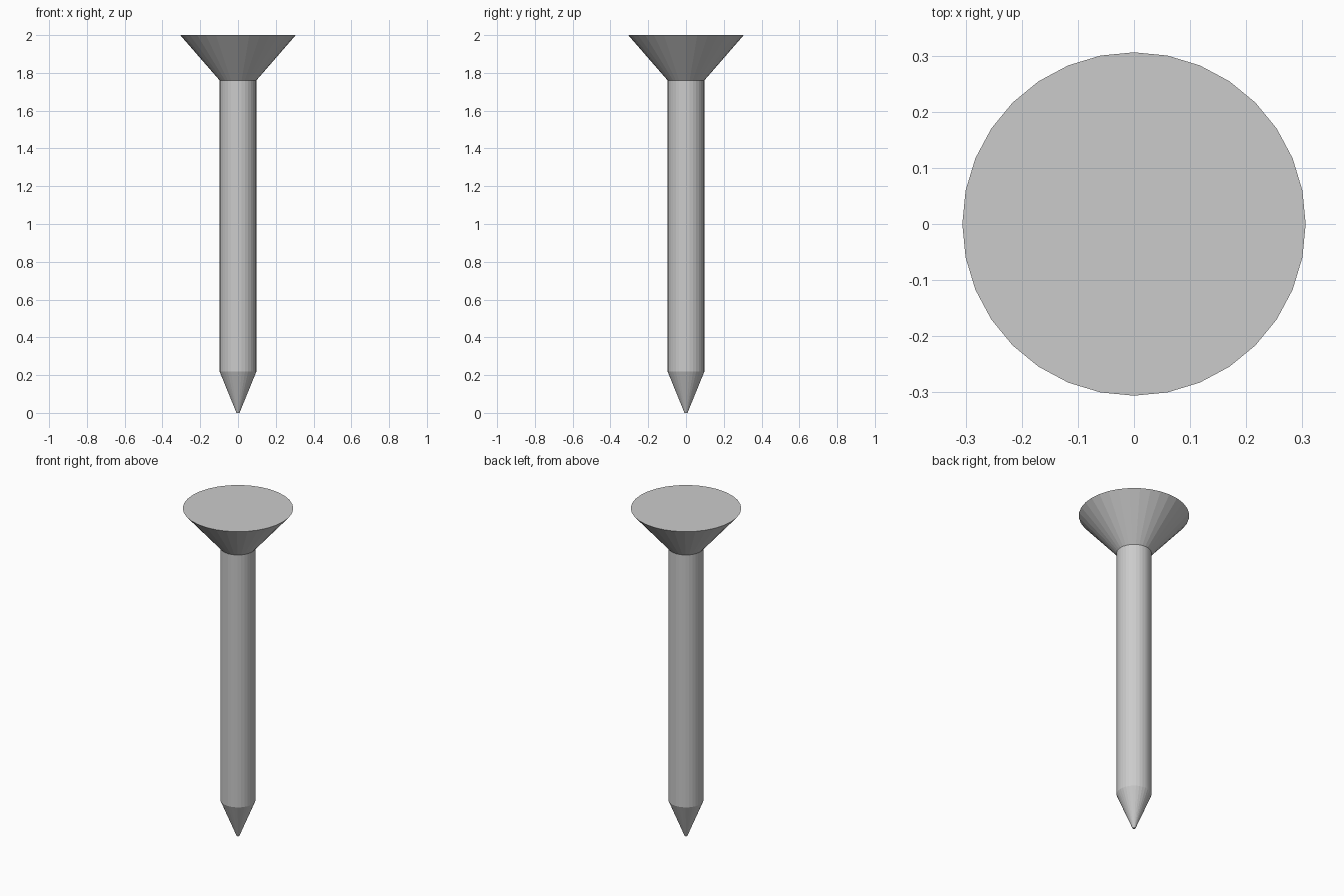
import bpy
import bmesh
from math import cos, sin, tau

if "Cube" in bpy.data.objects:
    bpy.data.objects.remove(bpy.data.objects["Cube"])

SIDES = 32


def lathe(name, profile):
    """Closed flat-faced solid turned around z from (radius, height) points."""
    bm = bmesh.new()
    rings = [[bm.verts.new((r * cos(tau * i / SIDES), r * sin(tau * i / SIDES), z))
              for i in range(SIDES)] for r, z in profile]
    for low, high in zip(rings, rings[1:]):
        for i in range(SIDES):
            j = (i + 1) % SIDES
            bm.faces.new((low[i], low[j], high[j], high[i]))
    bm.faces.new(rings[0][::-1])
    bm.faces.new(rings[-1])
    mesh = bpy.data.meshes.new(name)
    bm.to_mesh(mesh)
    bm.free()
    obj = bpy.data.objects.new(name, mesh)
    bpy.context.collection.objects.link(obj)
    return obj


# Nail: blunt tip, pointed end, straight shank, countersunk head
lathe("nail", [(0.008, 0.0), (0.097, 0.218), (0.097, 1.76), (0.306, 2.0)])
